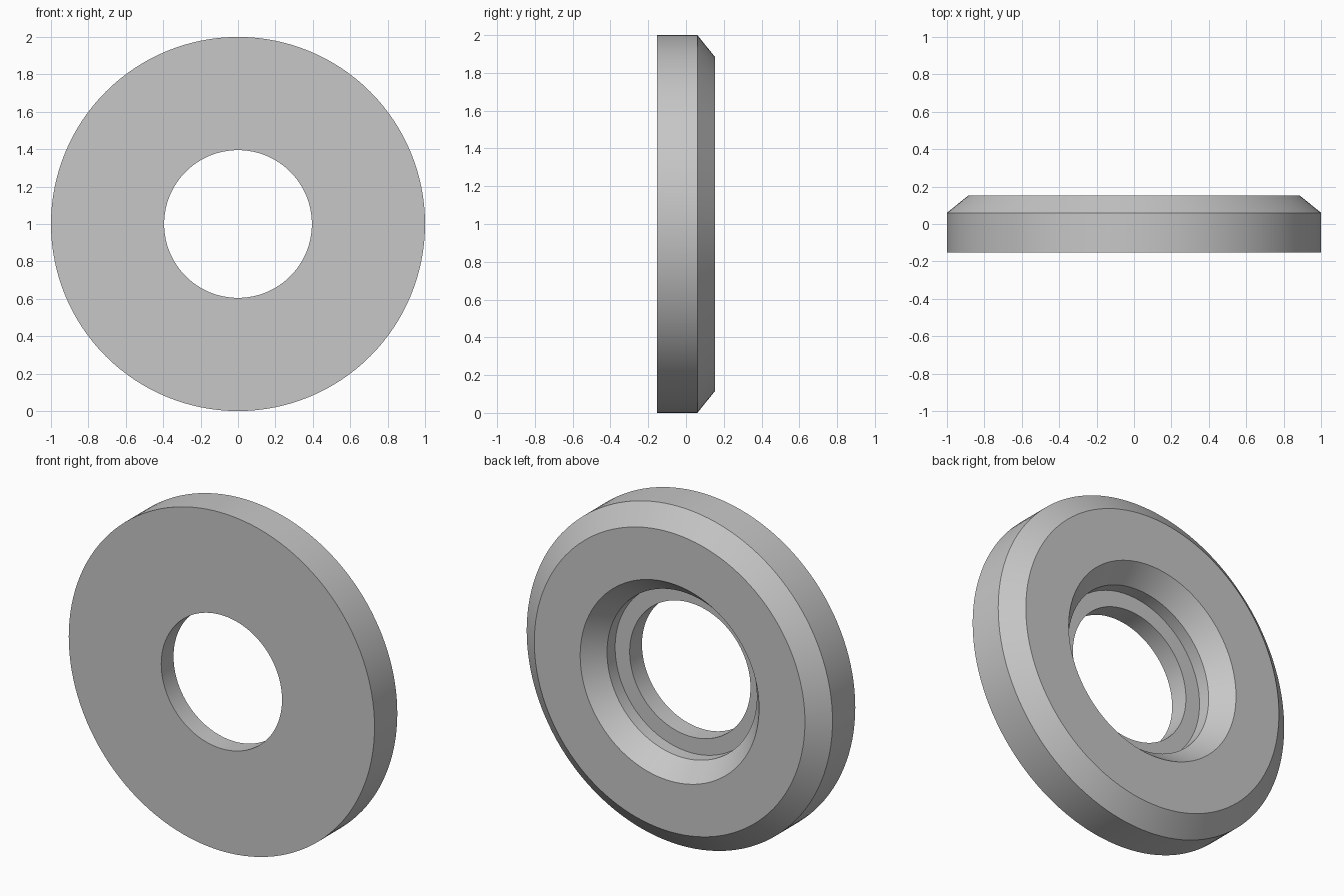
import bpy, bmesh, math
from mathutils import Matrix, Vector

cube = bpy.data.objects.get("Cube")
if cube:
    bpy.data.objects.remove(cube, do_unlink=True)

SEGMENTS = 128
CENTRE_Z = 1.0

# Plain grey finish
grey = bpy.data.materials.new("plain_grey")
grey.use_nodes = True
colour = (0.57, 0.57, 0.57, 1)
grey.diffuse_color = colour
grey.node_tree.nodes["Principled BSDF"].inputs["Base Color"].default_value = colour

# Closed ring section as (radius, depth): chamfered rim, countersunk stepped bore
section = [
    (0.395, -0.153), (1.0, -0.153),
    (1.0, 0.06), (0.885, 0.153),
    (0.585, 0.153), (0.49, 0.038),
    (0.49, -0.038), (0.395, -0.038),
]


def revolve(name, points, material):
    """Turn a closed section around the front-to-back axis."""
    bm = bmesh.new()
    rings = []
    for i in range(SEGMENTS):
        turn = Matrix.Rotation(math.tau * i / SEGMENTS, 3, 'Y')
        rings.append([bm.verts.new(turn @ Vector((r, y, 0))) for r, y in points])
    for i, ring in enumerate(rings):
        after = rings[(i + 1) % SEGMENTS]
        for j in range(len(points)):
            k = (j + 1) % len(points)
            bm.faces.new((ring[j], ring[k], after[k], after[j]))
    bmesh.ops.recalc_face_normals(bm, faces=bm.faces)
    mesh = bpy.data.meshes.new(name)
    bm.to_mesh(mesh)
    bm.free()
    mesh.materials.append(material)
    obj = bpy.data.objects.new(name, mesh)
    bpy.context.collection.objects.link(obj)
    return obj


# Washer ring standing on its rim
ring = revolve("countersunk_washer", section, grey)
ring.location.z = CENTRE_Z
bpy.ops.object.select_all(action='DESELECT')
ring.select_set(True)
bpy.context.view_layer.objects.active = ring
bpy.ops.object.shade_smooth_by_angle(angle=math.radians(25))
